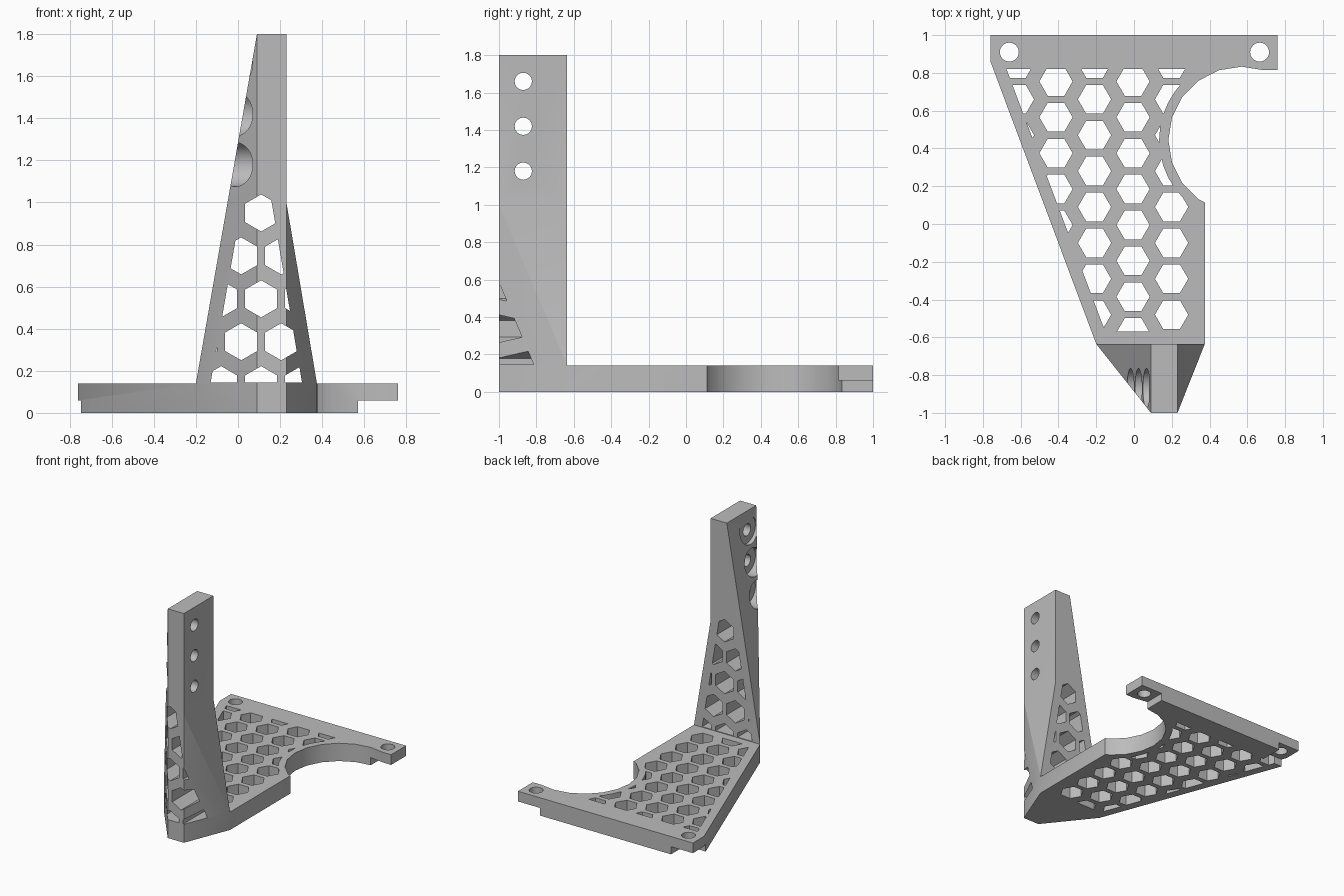
import bpy, bmesh, math
from mathutils import Vector

old = bpy.data.objects.get("Cube")
if old:
    bpy.data.objects.remove(old, do_unlink=True)

grey = bpy.data.materials.new("plain grey")
grey.use_nodes = True
colour = (0.5, 0.5, 0.5, 1)
grey.diffuse_color = colour
grey.node_tree.nodes["Principled BSDF"].inputs["Base Color"].default_value = colour

# Directions for laying a flat profile across each axis
AXES = {"x": lambda a, b, d: Vector((d, a, b)),
        "y": lambda a, b, d: Vector((a, d, b)),
        "z": lambda a, b, d: Vector((a, b, d))}


def finish(name, bm):
    bmesh.ops.recalc_face_normals(bm, faces=bm.faces)
    mesh = bpy.data.meshes.new(name)
    bm.to_mesh(mesh)
    bm.free()
    mesh.materials.append(grey)
    ob = bpy.data.objects.new(name, mesh)
    bpy.context.collection.objects.link(ob)
    return ob


def prisms(name, profiles, axis, lo, hi):
    """Extrude one or more closed profiles along an axis."""
    bm = bmesh.new()
    for pts in profiles:
        rings = [[bm.verts.new(AXES[axis](a, b, d)) for a, b in pts] for d in (lo, hi)]
        bm.faces.new(rings[0])
        bm.faces.new(rings[1][::-1])
        n = len(pts)
        for i in range(n):
            j = (i + 1) % n
            bm.faces.new((rings[0][i], rings[1][i], rings[1][j], rings[0][j]))
    return finish(name, bm)


def hull(name, points):
    bm = bmesh.new()
    for p in points:
        bm.verts.new(p)
    bmesh.ops.convex_hull(bm, input=bm.verts)
    bmesh.ops.dissolve_limit(bm, angle_limit=0.002, verts=bm.verts, edges=bm.edges)
    return finish(name, bm)


def combine(target, tool, operation):
    mod = target.modifiers.new("join", "BOOLEAN")
    mod.operation, mod.solver, mod.object = operation, "EXACT", tool
    with bpy.context.temp_override(object=target, active_object=target,
                                   selected_objects=[target]):
        bpy.ops.object.modifier_apply(modifier=mod.name)
    bpy.data.objects.remove(tool, do_unlink=True)


def ngon(cx, cy, r, sides, start=0.0):
    return [(cx + r * math.cos(start + math.tau * i / sides),
             cy + r * math.sin(start + math.tau * i / sides)) for i in range(sides)]


def box(x0, x1, y0, y1):
    return [(x0, y0), (x1, y0), (x1, y1), (x0, y1)]


THICK, TOP, WING, BACK = 0.14, 1.8, 1.0, -0.635
LEFT, RIGHT = -0.2, 0.375
ARM0, ARM1 = 0.09, 0.23
HEX, ROW, STEP = 0.088, 0.19, 0.204

# Base plate with a round bite out of one side
plate = prisms("bracket", [[(-0.76, 1), (-0.76, 0.86), (LEFT, BACK), (ARM0, -1),
                            (ARM1, -1), (RIGHT, BACK), (RIGHT, 0.11), (0.57, 0.445),
                            (0.6, 0.815), (0.76, 0.815), (0.76, 1)]], "z", 0, THICK)
combine(plate, prisms("bite", [ngon(0.57, 0.445, 0.388, 20)], "z", -0.1, 0.3), "DIFFERENCE")

# Honeycomb openings in the plate, kept inside a border
cells = []
for col in range(-3, 2):
    shift = 0.095 if col % 2 else 0
    cells += [ngon(-0.005 + STEP * col, 0.755 + shift - ROW * row, HEX, 6) for row in range(9)]
comb = prisms("plate_cells", cells, "z", -0.1, 0.3)
border = prisms("plate_border", [[(-0.675, 0.82), (-0.152, -0.57), (0.31, -0.57),
                                  (0.31, 0.82)]], "z", -0.2, 0.4)
combine(comb, border, "INTERSECT")
combine(comb, prisms("bite_border", [ngon(0.57, 0.445, 0.437, 40)], "z", -0.3, 0.5), "DIFFERENCE")
combine(plate, comb, "DIFFERENCE")

# Mounting holes and stepped undersides at both back corners
combine(plate, prisms("mount_holes", [ngon(x, 0.91, 0.05, 32) for x in (-0.66, 0.665)],
                      "z", -0.1, 0.3), "DIFFERENCE")
combine(plate, prisms("corner_steps", [box(-0.9, -0.57, 0.82, 1.1), box(0.57, 0.9, 0.8, 1.1)],
                      "z", -0.1, 0.06), "DIFFERENCE")

# Upright arm, tapering on one side, plus the shorter wing on the other
arm = hull("arm", [(x, y, z) for z in (0, TOP) for x in (ARM0, ARM1) for y in (-1, BACK)]
           + [(LEFT, BACK, 0), (LEFT, BACK, THICK)])
wing = hull("wing", [(x, y, z) for z in (0, WING) for x in (0.15, ARM1) for y in (-1, BACK)]
            + [(RIGHT, BACK, 0), (RIGHT, BACK, THICK)])
combine(arm, wing, "UNION")

# Honeycomb openings through the arm
cells = []
for row in range(5):
    shift = 0.095 if row % 2 else 0
    cells += [ngon(0.11 + shift + ROW * k, 0.95 - STEP * row, HEX, 6, math.pi / 6)
              for k in range(-2, 2)]
comb = prisms("arm_cells", cells, "y", -1.2, -0.4)
border = prisms("arm_border", [[(-0.13, 0.145), (0.304, 0.145), (0.15, 1.06), (0.03, 1.06)]],
                "y", -1.3, -0.3)
combine(comb, border, "INTERSECT")
combine(arm, comb, "DIFFERENCE")

# Bolt holes with wide counterbores
heights = (1.18, 1.42, 1.66)
combine(arm, prisms("bolt_holes", [ngon(-0.87, z, 0.046, 32) for z in heights],
                    "x", -0.5, 0.6), "DIFFERENCE")
combine(arm, prisms("counterbores", [ngon(-0.87, z, 0.105, 32) for z in heights],
                    "x", -0.5, 0.08), "DIFFERENCE")

combine(plate, arm, "UNION")

# Smooth round walls, sharp edges elsewhere
bpy.ops.object.select_all(action="DESELECT")
plate.select_set(True)
bpy.context.view_layer.objects.active = plate
bpy.ops.object.shade_smooth_by_angle(angle=math.radians(22))
